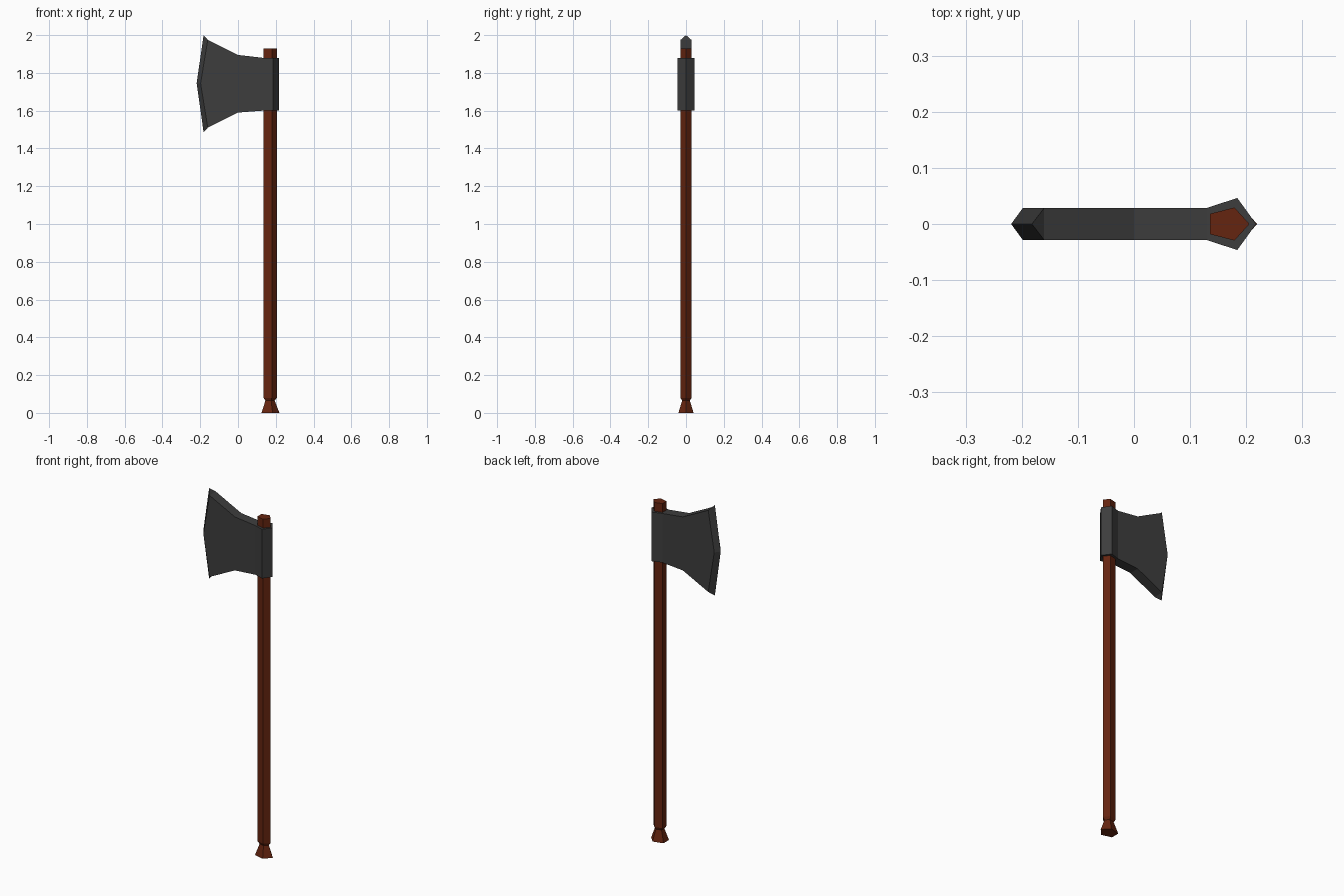
import bpy
import bmesh
from math import cos, sin, tau

cube = bpy.data.objects.get("Cube")
if cube:
    bpy.data.objects.remove(cube, do_unlink=True)


def make_material(name, colour):
    mat = bpy.data.materials.new(name)
    mat.use_nodes = True
    mat.diffuse_color = colour
    bsdf = mat.node_tree.nodes["Principled BSDF"]
    bsdf.inputs["Base Color"].default_value = colour
    bsdf.inputs["Roughness"].default_value = 0.8
    return mat


wood = make_material("dark red wood", (0.13, 0.018, 0.005, 1))
steel = make_material("dark steel", (0.047, 0.047, 0.047, 1))


def finish(name, bm, mat):
    bmesh.ops.recalc_face_normals(bm, faces=bm.faces)
    mesh = bpy.data.meshes.new(name)
    bm.to_mesh(mesh)
    bm.free()
    mesh.materials.append(mat)
    obj = bpy.data.objects.new(name, mesh)
    bpy.context.collection.objects.link(obj)
    return obj


def pentagon(bm, cx, z, radius, depth=1.0):
    """Five-sided ring pointing to +x; depth squashes it in y."""
    return [bm.verts.new((cx + radius * cos(tau * i / 5),
                          depth * radius * sin(tau * i / 5), z))
            for i in range(5)]


def bridge(bm, a, b, skip=()):
    for i in range(5):
        if i not in skip:
            j = (i + 1) % 5
            bm.faces.new((a[i], a[j], b[j], b[i]))


# Handle: flared foot, narrow neck, straight shaft
bm = bmesh.new()
rings = [pentagon(bm, 0.167, z, r, 0.8)
         for z, r in ((0, 0.0525), (0.065, 0.027), (0.08, 0.0387), (1.93, 0.0387))]
for low, high in zip(rings, rings[1:]):
    bridge(bm, low, high)
bm.faces.new(rings[0])
bm.faces.new(rings[-1])
finish("handle", bm, wood)

# Axe head: pentagonal socket whose flat left open side grows into the blade
bm = bmesh.new()
low = pentagon(bm, 0.169, 1.60, 0.0487)
high = pentagon(bm, 0.169, 1.88, 0.0487)
bridge(bm, low, high, skip=(2,))
bm.faces.new(low)
bm.faces.new(high)

# Sharp ridge along the middle plane
ridge = [bm.verts.new((x, 0, z)) for x, z in
         ((-0.182, 2.0), (-0.219, 1.745), (-0.182, 1.485))]

# Cheek outline on each side, from the top of the socket round to the bottom
cheek = ((0, 1.895), (-0.16, 1.975), (-0.198, 1.745), (-0.16, 1.51), (0, 1.59))
sides = []
for k, sign in ((2, 1), (3, -1)):
    y = sign * abs(low[2].co.y)
    pts = [bm.verts.new((x, y, z)) for x, z in cheek]
    bm.faces.new((high[k], pts[0], pts[4], low[k]))
    bm.faces.new(pts)
    for i in (0, 1):
        bm.faces.new((pts[i + 1], pts[i + 2], ridge[i + 1], ridge[i]))
    sides.append([high[k]] + pts + [low[k]])

# Top and bottom edges of the blade
a, b = sides
for i in (0, 1, 4, 5):
    bm.faces.new((a[i], a[i + 1], b[i + 1], b[i]))
bm.faces.new((a[2], ridge[0], b[2]))
bm.faces.new((a[4], ridge[2], b[4]))
finish("axe_head", bm, steel)
